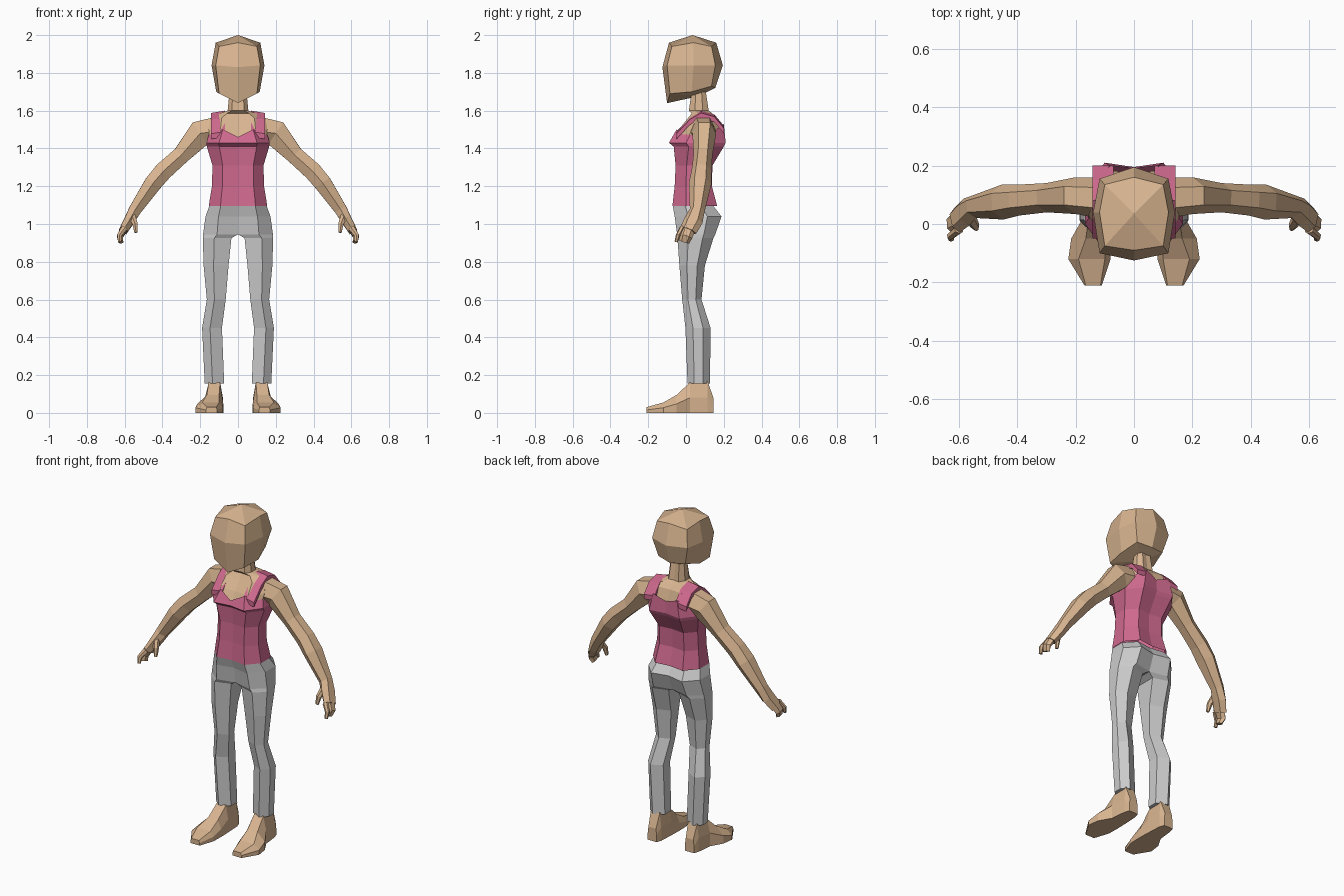
import bpy, bmesh
from mathutils import Vector

if "Cube" in bpy.data.objects:
    bpy.data.objects.remove(bpy.data.objects["Cube"])


def material(name, rgb):
    m = bpy.data.materials.new(name)
    m.diffuse_color = (*rgb, 1)
    m.use_nodes = True
    m.node_tree.nodes["Principled BSDF"].inputs["Base Color"].default_value = m.diffuse_color
    return m


SKIN = material("skin", (0.69, 0.46, 0.28))
PINK = material("pink", (0.62, 0.14, 0.27))


def loft(name, rings, mat=None, caps=(True, True), mirror=False, poles=None):
    """Join equal-length rings with quads; poles are optional cap centres."""
    bm = bmesh.new()
    vs = [[bm.verts.new(p) for p in r] for r in rings]
    n = len(vs[0])
    for a, b in zip(vs, vs[1:]):
        for i in range(n):
            j = (i + 1) % n
            bm.faces.new((a[i], a[j], b[j], b[i]))
    if poles:
        for ring, p in ((vs[0], poles[0]), (vs[-1], poles[1])):
            c = bm.verts.new(p)
            for i in range(0, n, 2):
                bm.faces.new((c, ring[i], ring[(i + 1) % n], ring[(i + 2) % n]))
    else:
        for ring, on in ((vs[0], caps[0]), (vs[-1], caps[1])):
            if on:
                bm.faces.new(ring)
    bmesh.ops.recalc_face_normals(bm, faces=bm.faces)
    me = bpy.data.meshes.new(name)
    bm.to_mesh(me)
    bm.free()
    ob = bpy.data.objects.new(name, me)
    bpy.context.collection.objects.link(ob)
    if mat:
        me.materials.append(mat)
    if mirror:
        ob.modifiers.new("mirror", 'MIRROR')
    return ob


def half(z, xi, xo, yf, yb, inset=0.08):
    """Six points from the inner front, round the outside, to the inner back."""
    d, xm = yb - yf, xi + 0.6 * (xo - xi)
    return [(xi, yf + inset * d, z), (xm, yf, z), (xo, yf + 0.3 * d, z),
            (xo, yf + 0.7 * d, z), (xm, yb, z), (xi, yb - inset * d, z)]


def whole(h):
    """Mirror a half outline that begins and ends on the centre line."""
    return h + [(-x, y, z) for x, y, z in h[-2:0:-1]]


def body(z, w, yf, yb, inset=0.05):
    return whole(half(z, 0, w, yf, yb, inset))


# Head: a faceted 2 x 2 x 2 block
def head_ring(front, front_corner, side, back_corner, back):
    return [front_corner, side, back_corner, back,
            (-back_corner[0], *back_corner[1:]), (-side[0], *side[1:]),
            (-front_corner[0], *front_corner[1:]), front]


loft("head", [
    head_ring((0, -.10, 1.64), (.10, -.085, 1.69), (.115, .03, 1.70), (.09, .135, 1.73), (0, .155, 1.72)),
    head_ring((0, -.125, 1.83), (.118, -.10, 1.84), (.14, .04, 1.84), (.118, .155, 1.84), (0, .195, 1.84)),
    head_ring((0, -.09, 1.96), (.10, -.075, 1.94), (.118, .04, 1.96), (.10, .135, 1.94), (0, .16, 1.96)),
], SKIN, poles=((0, .06, 1.675), (0, .035, 2.0)))

# Chest, shoulders and neck
loft("chest_and_neck", [
    body(1.38, .13, -.04, .15),
    body(1.45, .15, -.065, .185),
    body(1.50, .155, -.038, .185),
    body(1.56, .145, .01, .165),
    body(1.585, .10, .03, .14),
    body(1.60, .055, .015, .12),
    body(1.70, .045, .03, .105),
], SKIN)

# Tank top with scooped neckline
neckline = whole([(0, -.072, 1.46), (.08, -.05, 1.50), (.155, .02, 1.47),
                  (.155, .13, 1.48), (.08, .20, 1.53), (0, .19, 1.50)])
loft("tank_top", [
    body(1.095, .155, -.072, .165),
    body(1.20, .138, -.06, .137),
    body(1.31, .135, -.055, .14),
    body(1.41, .165, -.065, .20),
    body(1.43, .168, -.09, .21),
    neckline,
], PINK, caps=(False, False))

# Shoulder straps
strap = [(-.05, 1.49), (.02, 1.565), (.08, 1.60), (.15, 1.58), (.20, 1.52)]
loft("shoulder_straps", [
    [(.07, y, z), (.142, y, z - .012), (.142, y, z - .04), (.07, y, z - .03)]
    for y, z in strap], PINK, mirror=True)

# Trousers: hips, then two legs starting on the same outline
hip = (.945, .185, -.047, .155, .12)
loft("trouser_hips", [
    body(1.095, .152, -.07, .145),
    body(1.04, .172, -.06, .188, .09),
    body(*hip),
], caps=(True, False))
loft("trouser_legs", [
    half(hip[0], 0, *hip[1:]),
    half(.925, .035, .186, -.045, .145, .15),
    half(.78, .05, .182, -.035, .10, .2),
    half(.60, .065, .165, -.02, .082, .25),
    half(.45, .085, .19, -.003, .13, .25),
    half(.155, .073, .176, .008, .127, .25),
], caps=(False, True), mirror=True)


# Feet: sections from heel to toe
def foot_ring(y, x0, x1, t0, t1, h):
    return [(x0, y, 0), (x1, y, 0), (x1, y, h * .5), (t1, y, h), (t0, y, h), (x0, y, h * .5)]


loft("feet", [
    foot_ring(.145, .095, .155, .10, .15, .08),
    foot_ring(.115, .085, .165, .095, .155, .165),
    foot_ring(.02, .080, .175, .095, .155, .16),
    foot_ring(-.05, .078, .215, .10, .165, .095),
    foot_ring(-.12, .080, .225, .10, .19, .055),
    foot_ring(-.21, .110, .170, .115, .165, .03),
], SKIN, mirror=True)


# Arms and hands: six-sided tubes along a path of (x, y, z, thickness, depth)
def limb(name, path):
    pts = [Vector(p[:3]) for p in path]
    rings = []
    for i, (c, p) in enumerate(zip(pts, path)):
        t = pts[min(i + 1, len(pts) - 1)] - pts[max(i - 1, 0)]
        n = Vector((-t.z, 0, t.x)).normalized()
        b = t.cross(n).normalized()
        rings.append([c + n * p[3] * u + b * p[4] * v for u, v in
                      ((1, .5), (1, -.5), (0, -1), (-1, -.5), (-1, .5), (0, 1))])
    loft(name, rings, SKIN, mirror=True)


limb("arms", [
    (.12, .09, 1.49, .075, .07),
    (.20, .097, 1.48, .07, .063),
    (.30, .09, 1.365, .046, .05),
    (.395, .082, 1.28, .048, .053),
    (.45, .075, 1.215, .046, .06),
    (.545, .06, 1.075, .033, .04),
    (.575, .04, 1.02, .028, .05),
    (.607, .012, .965, .023, .046),
])
limb("fingers", [
    (.603, .015, .975, .02, .036),
    (.625, .0, .935, .016, .034),
    (.618, -.01, .905, .011, .028),
])
limb("index_fingers", [
    (.60, -.02, .98, .016, .014),
    (.628, -.042, .94, .012, .012),
    (.626, -.052, .905, .009, .009),
])
limb("thumbs", [
    (.56, .02, 1.04, .018, .018),
    (.545, -.005, 1.0, .014, .015),
    (.54, -.015, .955, .008, .01),
])
